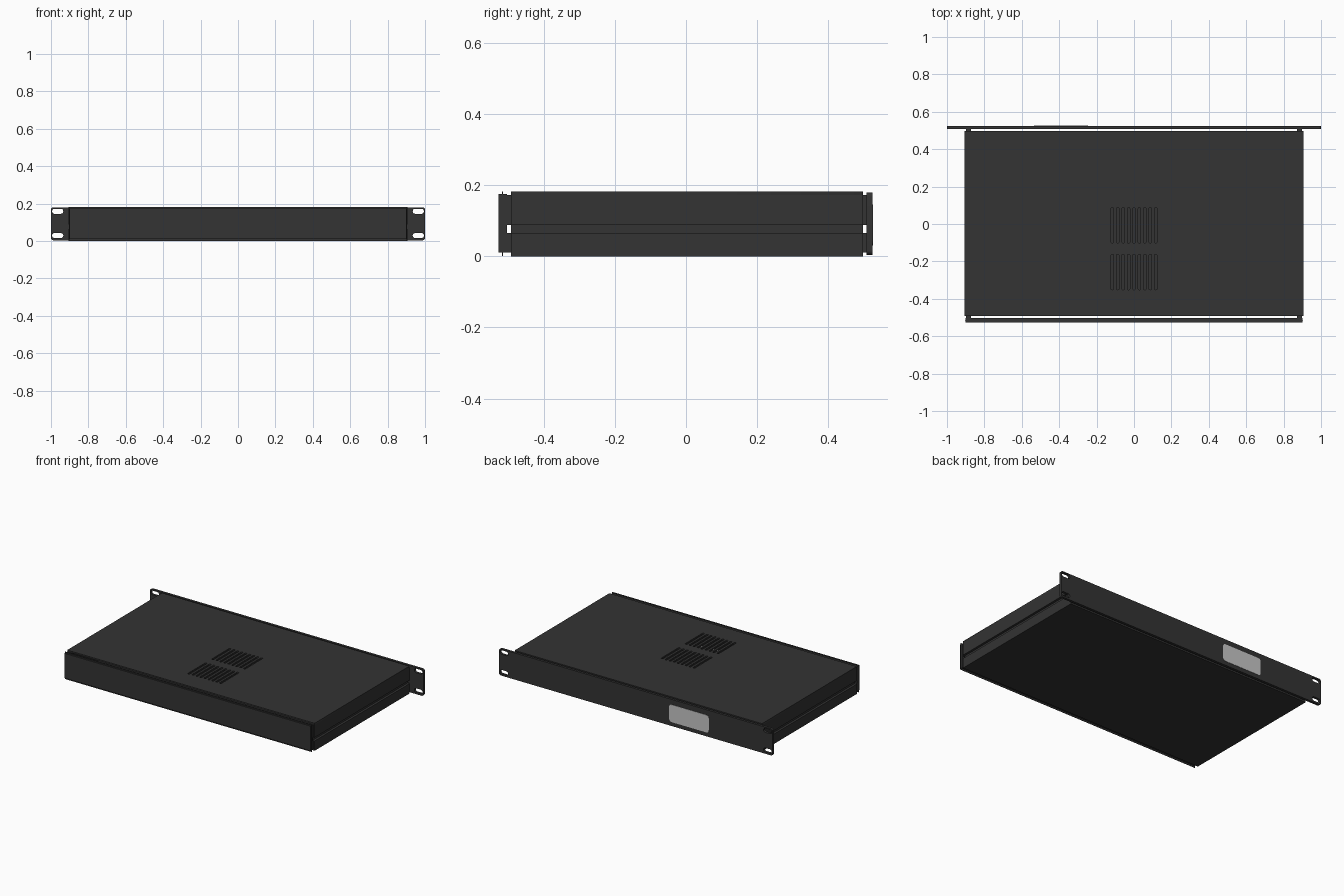
import bpy, math

if "Cube" in bpy.data.objects:
    bpy.data.objects.remove(bpy.data.objects["Cube"])


def material(name, rgb):
    m = bpy.data.materials.new(name)
    m.diffuse_color = (*rgb, 1)
    m.use_nodes = True
    m.node_tree.nodes["Principled BSDF"].inputs["Base Color"].default_value = m.diffuse_color
    return m


BLACK = material("charcoal metal", (0.033, 0.033, 0.033))
GREY = material("light grey", (0.57, 0.57, 0.57))


def box(name, x, y, z, mat=BLACK):
    """Box from (min, max) ranges."""
    bpy.ops.mesh.primitive_cube_add(size=1, location=[sum(r) / 2 for r in (x, y, z)])
    ob = bpy.context.object
    ob.name = name
    ob.scale = [r[1] - r[0] for r in (x, y, z)]
    bpy.ops.object.transform_apply(location=False, rotation=False, scale=True)
    ob.data.materials.append(mat)
    return ob


def outline(cx, cy, w, h, r, n=5):
    """Points of a rounded rectangle."""
    pts = []
    for k, (sx, sy) in enumerate([(1, 1), (-1, 1), (-1, -1), (1, -1)]):
        for i in range(n + 1):
            a = math.radians(90 * (k + i / n))
            pts.append((cx + sx * (w / 2 - r) + r * math.cos(a),
                        cy + sy * (h / 2 - r) + r * math.sin(a)))
    return pts


def plate(name, loops, thickness, location, upright=False, mat=BLACK):
    """Flat plate: first loop is the outline, the others are holes."""
    cu = bpy.data.curves.new(name, 'CURVE')
    cu.dimensions = '2D'
    cu.fill_mode = 'BOTH'
    cu.extrude = thickness / 2
    for pts in loops:
        s = cu.splines.new('POLY')
        s.points.add(len(pts) - 1)
        for p, (x, y) in zip(s.points, pts):
            p.co = (x, y, 0, 1)
        s.use_cyclic_u = True
    ob = bpy.data.objects.new(name, cu)
    bpy.context.collection.objects.link(ob)
    ob.location = location
    if upright:
        ob.rotation_euler.x = math.pi / 2
    bpy.ops.object.select_all(action='DESELECT')
    ob.select_set(True)
    bpy.context.view_layer.objects.active = ob
    bpy.ops.object.convert(target='MESH')
    ob = bpy.context.object
    ob.data.materials.clear()
    ob.data.materials.append(mat)
    return ob


# top cover with two rows of vent slots
vents = [outline((i - 4) * 0.029, y, 0.014, 0.19, 0.0065, 3)
         for y in (-0.01, -0.26) for i in range(9)]
plate("top_cover", [outline(0, 0, 1.81, 0.99, 0.002, 1)] + vents, 0.010, (0, 0.003, 0.177))

# bottom cover
box("bottom_cover", (-0.905, 0.905), (-0.492, 0.498), (0, 0.011))

# side rails with a recessed groove between them
for side, s in (("left", -1), ("right", 1)):
    def span(a, b):
        return tuple(sorted((s * a, s * b)))
    for part, z in (("upper", (0.088, 0.172)), ("lower", (0.011, 0.065))):
        box(f"{side}_{part}_rail", span(0.875, 0.905), (-0.492, 0.498), z)
        box(f"{side}_{part}_rail_core", span(0.872, 0.897), (-0.505, 0.510), z)
    box(f"{side}_groove", span(0.872, 0.890), (-0.492, 0.498), (0.065, 0.088))

# plain panel on the -y end, with a thin lip around it
box("plain_panel", (-0.900, 0.900), (-0.527, -0.503), (0.011, 0.175))
box("plain_panel_lip", (-0.903, 0.903), (-0.518, -0.515), (0.001, 0.182))

# rack panel with mounting ears on the +y end
slots = [outline(s * 0.964, z, 0.060, 0.027, 0.013)
         for s in (-1, 1) for z in (0.159, 0.029)]
plate("rack_panel", [outline(0, 0.092, 2.0, 0.176, 0.012)] + slots,
      0.016, (0, 0.516, 0), upright=True)

# pale display window on the rack panel
plate("display_window", [outline(-0.39, 0.088, 0.29, 0.115, 0.018)],
      0.003, (0, 0.5245, 0), upright=True, mat=GREY)
